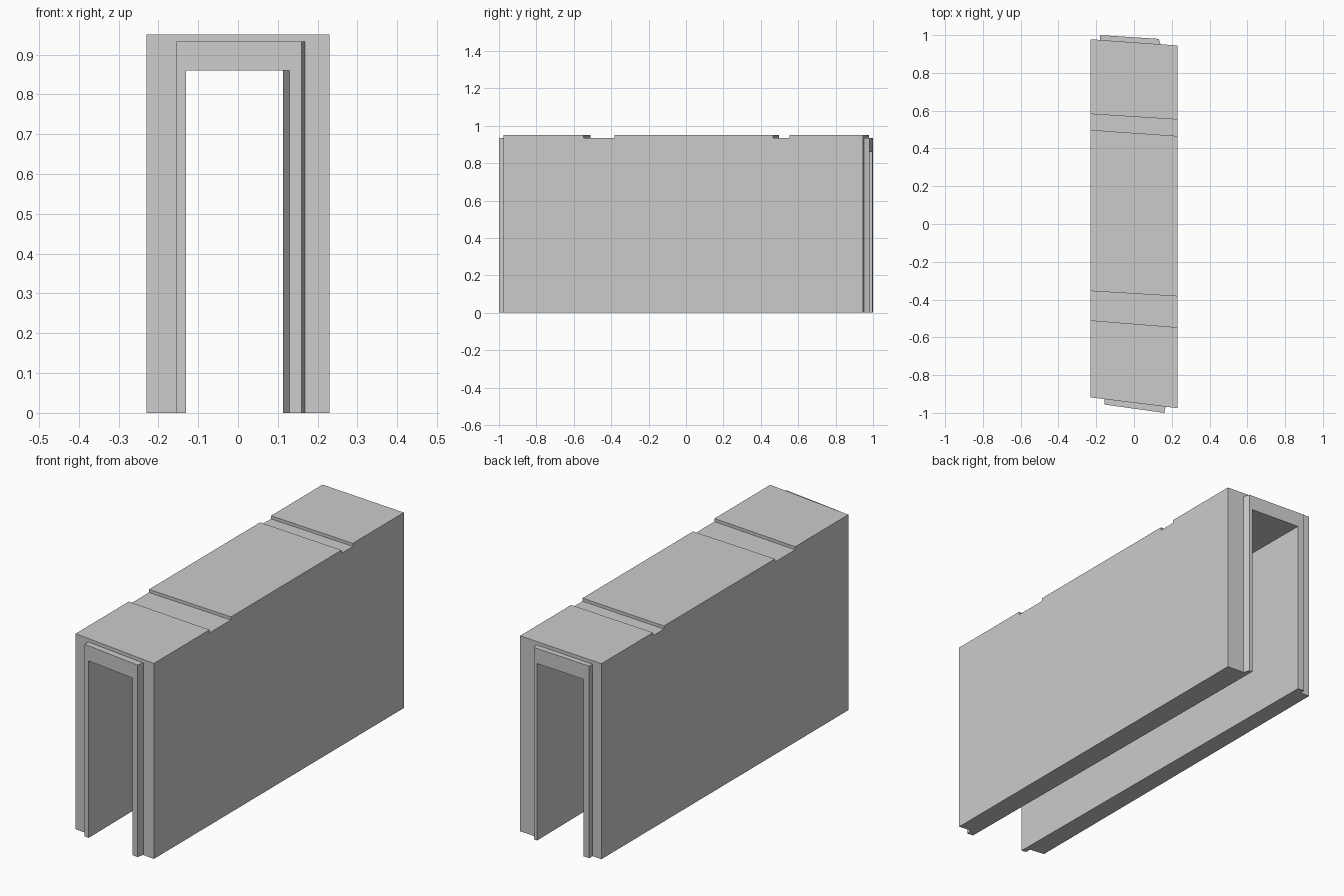
import bpy

if "Cube" in bpy.data.objects:
    bpy.data.objects.remove(bpy.data.objects["Cube"])


def prism(name, plan, z0, z1):
    """Four-cornered plan outline (counter-clockwise) raised from z0 to z1."""
    n = len(plan)
    verts = [(x, y, z) for z in (z0, z1) for x, y in plan]
    faces = [tuple(reversed(range(n))), tuple(range(n, 2 * n))]
    faces += [(i, (i + 1) % n, (i + 1) % n + n, i + n) for i in range(n)]
    mesh = bpy.data.meshes.new(name)
    mesh.from_pydata(verts, [], faces)
    obj = bpy.data.objects.new(name, mesh)
    bpy.context.collection.objects.link(obj)
    return obj


def combine(target, tool, operation):
    """Apply a boolean and remove the tool object."""
    mod = target.modifiers.new(operation, 'BOOLEAN')
    mod.operation = operation
    mod.solver = 'EXACT'
    mod.object = tool
    bpy.context.view_layer.objects.active = target
    bpy.ops.object.modifier_apply(modifier=mod.name)
    bpy.data.objects.remove(tool)


# Outer block with slightly skewed ends
W, TOP = 0.23, 0.95
block = prism("channel_block", [(-W, -0.918), (W, -0.975), (W, 0.945), (-W, 0.978)], 0, TOP)

# Projecting tongues at both ends, rooted inside the block
tongues = {
    "front_tongue": [(-0.155, -0.956), (0.16, -1.0), (0.176, -0.934), (-0.155, -0.89)],
    "back_tongue": [(-0.18, 0.94), (0.149, 0.925), (0.131, 0.98), (-0.18, 1.0)],
}
for name, plan in tongues.items():
    combine(block, prism(name, plan, 0, 0.933), 'UNION')

# Shallow skewed grooves across the top: left/right y of front edge and back edge
K = 0.3 / W
for fl, fr, bl, br in [(-0.51, -0.547, -0.355, -0.383), (0.498, 0.466, 0.582, 0.553)]:
    def extend(l, r):
        m, h = (l + r) / 2, (r - l) / 2 * K
        return m - h, m + h
    (fl, fr), (bl, br) = extend(fl, fr), extend(bl, br)
    groove = prism("groove_cutter", [(-W * K, fl), (W * K, fr), (W * K, br), (-W * K, bl)], 0.935, 1.05)
    combine(block, groove, 'DIFFERENCE')

# Open channel drifting slightly sideways along the length
channel = prism("channel_cutter", [(-0.13, -1.05), (0.13, -1.05), (0.113, 1.05), (-0.147, 1.05)], -0.1, 0.86)
combine(block, channel, 'DIFFERENCE')
